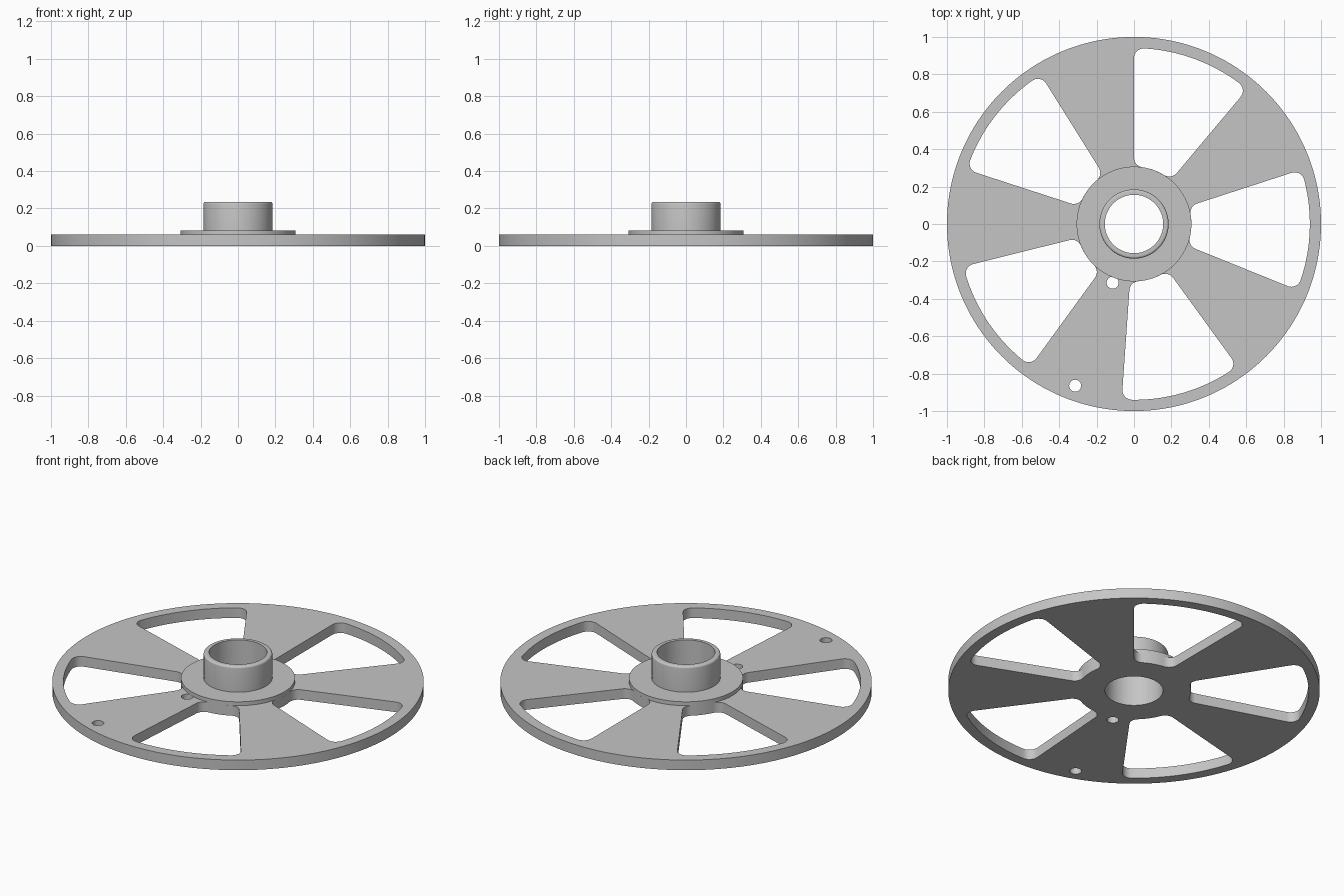
import bpy, bmesh
from math import sin, cos, asin, radians, pi, tau

cube = bpy.data.objects.get("Cube")
if cube:
    bpy.data.objects.remove(cube, do_unlink=True)

BORE, HUB, FLANGE = 0.156, 0.185, 0.307
DISC_TOP, FLANGE_TOP, HUB_TOP = 0.06, 0.083, 0.235
WINDOW_OUTER, FILLET = 0.94, 0.052

grey = bpy.data.materials.new("light_grey")
grey.use_nodes = True
colour = (0.56, 0.56, 0.56, 1)
grey.diffuse_color = colour
grey.node_tree.nodes["Principled BSDF"].inputs["Base Color"].default_value = colour


def arc(cx, cy, r, start, end, steps):
    return [(cx + r * cos(start + (end - start) * i / steps),
             cy + r * sin(start + (end - start) * i / steps)) for i in range(steps + 1)]


def circle(cx, cy, r, steps):
    return arc(cx, cy, r, 0, tau, steps)[:-1]


def window(start, end):
    """Ring sector with radial sides and four rounded corners."""
    r_out, r_in = WINDOW_OUTER - FILLET, FLANGE + FILLET
    d_out, d_in = asin(FILLET / r_out), asin(FILLET / r_in)

    def corner(r, a, a0, a1):
        return arc(r * cos(a), r * sin(a), FILLET, a0, a1, 8)

    pts = corner(r_out, start + d_out, start - pi / 2, start + d_out)
    pts += arc(0, 0, WINDOW_OUTER, start + d_out, end - d_out, 24)[1:-1]
    pts += corner(r_out, end - d_out, end - d_out, end + pi / 2)
    pts += corner(r_in, end - d_in, end + pi / 2, end - d_in + pi)
    pts += arc(0, 0, FLANGE, end - d_in, start + d_in, 8)[1:-1]
    pts += corner(r_in, start + d_in, start + d_in + pi, start + 3 * pi / 2)
    return pts


def finish(name, bm):
    bmesh.ops.remove_doubles(bm, verts=bm.verts, dist=1e-5)
    bmesh.ops.recalc_face_normals(bm, faces=bm.faces)
    mesh = bpy.data.meshes.new(name)
    bm.to_mesh(mesh)
    bm.free()
    mesh.materials.clear()
    mesh.materials.append(grey)
    obj = bpy.data.objects.new(name, mesh)
    bpy.context.collection.objects.link(obj)
    bpy.ops.object.select_all(action='DESELECT')
    obj.select_set(True)
    bpy.context.view_layer.objects.active = obj
    bpy.ops.object.shade_smooth_by_angle(angle=radians(30))
    return obj


# Spoked disc: outline, bore, five windows and two pin holes, extruded
outlines = [circle(0, 0, 1, 160), circle(0, 0, BORE, 96)]
outlines += [window(radians(50 + 72 * i), radians(90 + 72 * i)) for i in range(5)]
pin = radians(250)
outlines += [circle(r * cos(pin), r * sin(pin), 0.032, 32) for r in (0.334, 0.92)]

curve = bpy.data.curves.new("disc_outline", 'CURVE')
curve.dimensions = '2D'
curve.fill_mode = 'BOTH'
curve.extrude = DISC_TOP / 2
for pts in outlines:
    spline = curve.splines.new('POLY')
    spline.points.add(len(pts) - 1)
    for p, (x, y) in zip(spline.points, pts):
        p.co = (x, y, 0, 1)
    spline.use_cyclic_u = True
helper = bpy.data.objects.new("disc_outline", curve)
bpy.context.collection.objects.link(helper)
bpy.context.view_layer.update()
flat = bpy.data.meshes.new_from_object(
    helper.evaluated_get(bpy.context.evaluated_depsgraph_get()))
bm = bmesh.new()
bm.from_mesh(flat)
bmesh.ops.translate(bm, verts=bm.verts, vec=(0, 0, DISC_TOP / 2))
bpy.data.objects.remove(helper, do_unlink=True)
finish("spoked_disc", bm)

# Flange and hub tube: one turned profile with a rounded top edge
profile = [(BORE, DISC_TOP), (FLANGE, DISC_TOP), (FLANGE, FLANGE_TOP), (HUB, FLANGE_TOP)]
profile += arc(HUB - 0.012, HUB_TOP - 0.012, 0.012, 0, pi / 2, 5)
profile.append((BORE, HUB_TOP))
bm = bmesh.new()
verts = [bm.verts.new((r, 0, z)) for r, z in profile]
edges = [bm.edges.new((verts[i - 1], verts[i])) for i in range(len(verts))]
bmesh.ops.spin(bm, geom=verts + edges, cent=(0, 0, 0), axis=(0, 0, 1),
               angle=tau, steps=96, use_merge=True)
finish("flanged_hub", bm)
